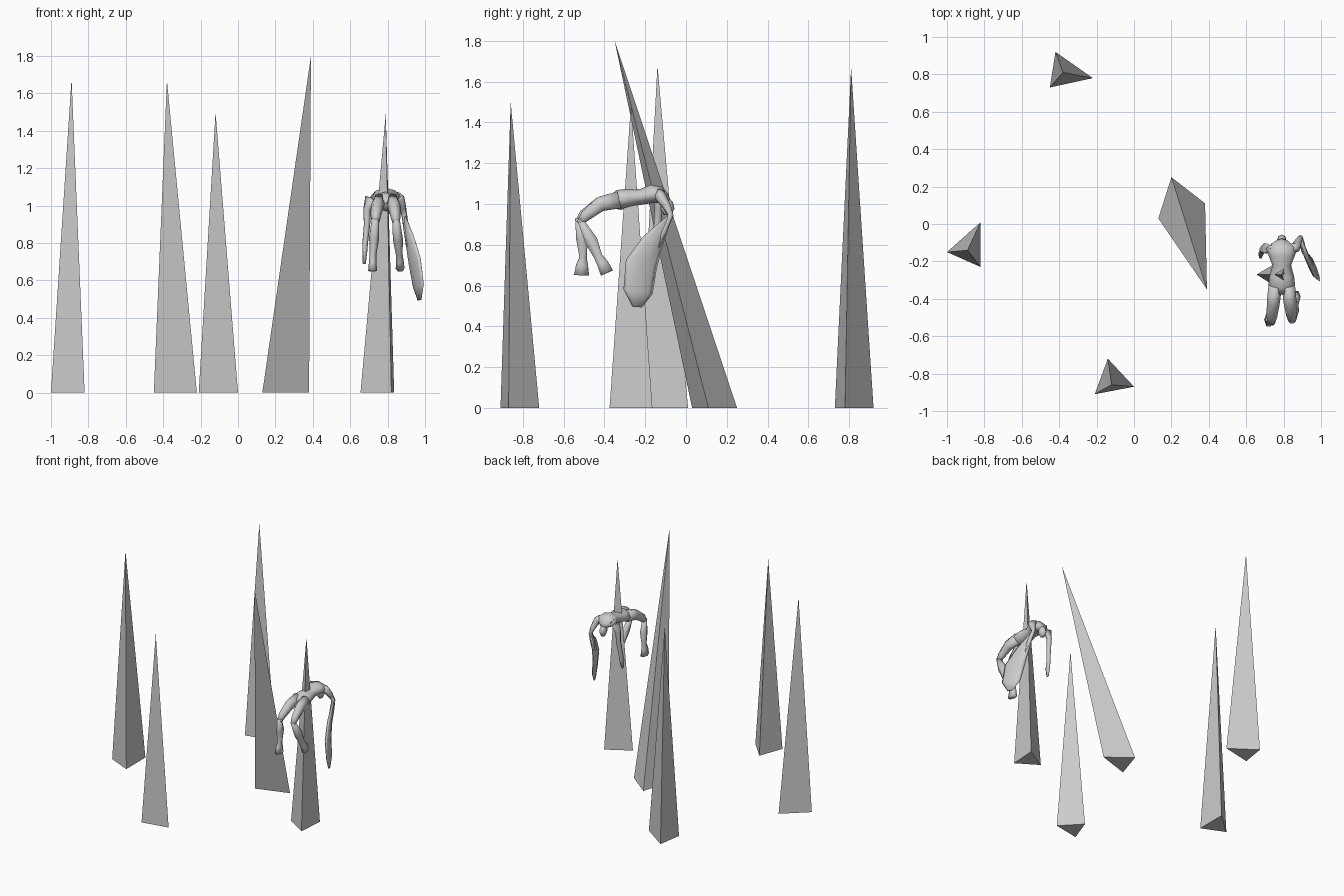
import bpy, bmesh, math
from mathutils import Vector


def finish(name, bm, smooth):
    bmesh.ops.recalc_face_normals(bm, faces=bm.faces)
    me = bpy.data.meshes.new(name)
    bm.to_mesh(me)
    bm.free()
    for p in me.polygons:
        p.use_smooth = smooth
    ob = bpy.data.objects.new(name, me)
    bpy.context.collection.objects.link(ob)
    return ob


def spike(name, base, apex):
    """Three-sided pyramid from ground corners and a tip."""
    bm = bmesh.new()
    b = [bm.verts.new((x, y, 0)) for x, y in base]
    tip = bm.verts.new(apex)
    bm.faces.new(b)
    for i in range(3):
        bm.faces.new((b[i], b[(i + 1) % 3], tip))
    finish(name, bm, False)


def loft(name, rings, ref=(1, 0, 0), n=8, smooth=True):
    """Tube through (centre, half width along ref, half depth) rings."""
    bm = bmesh.new()
    pts = [Vector(r[0]) for r in rings]
    loops = []
    for i, (c, a, b) in enumerate(rings):
        t = (pts[min(i + 1, len(pts) - 1)] - pts[max(i - 1, 0)]).normalized()
        r = Vector(ref)
        u = (r - t * r.dot(t)).normalized()
        v = t.cross(u)
        loops.append([bm.verts.new(pts[i] + u * a * math.cos(2 * math.pi * k / n)
                                   + v * b * math.sin(2 * math.pi * k / n)) for k in range(n)])
    for p, q in zip(loops, loops[1:]):
        for k in range(n):
            bm.faces.new((p[k], p[(k + 1) % n], q[(k + 1) % n], q[k]))
    bm.faces.new(loops[0])
    bm.faces.new(loops[-1])
    return finish(name, bm, smooth)


# Stone spikes
spike("spike_left", [(-1, -.15), (-.82, .01), (-.82, -.23)], (-.89, -.14, 1.68))
spike("spike_back", [(-.42, .92), (-.22, .78), (-.45, .73)], (-.38, .81, 1.67))
spike("spike_front", [(-.14, -.72), (0, -.87), (-.21, -.91)], (-.12, -.86, 1.5))
spike("spike_leaning", [(.20, .25), (.38, .11), (.13, .03)], (.39, -.35, 1.8))
spike("spike_right", [(.655, -.27), (.835, -.165), (.82, -.375)], (.79, -.27, 1.49))

# Arched torso and drooping head
loft("torso", [((.79, -.37, 1.01), .05, .03), ((.79, -.33, 1.02), .072, .05),
               ((.79, -.28, 1.03), .066, .045), ((.79, -.22, 1.035), .05, .038),
               ((.79, -.17, 1.05), .07, .046), ((.79, -.13, 1.045), .085, .042),
               ((.79, -.105, 1.025), .05, .028), ((.79, -.095, 1.01), .022, .022)])
loft("head", [((.79, -.105, 1.03), .018, .018), ((.79, -.095, 1.0), .025, .032),
              ((.79, -.09, .975), .026, .034), ((.79, -.09, .945), .014, .018)])

# Legs bent over at the knees
loft("left_thigh", [((.755, -.33, 1.02), .036, .048), ((.745, -.42, 1.0), .035, .042),
                    ((.737, -.50, .945), .028, .032), ((.735, -.53, .91), .02, .018)], n=6)
loft("right_thigh", [((.825, -.33, 1.02), .036, .048), ((.835, -.42, 1.0), .035, .042),
                     ((.842, -.49, .945), .028, .032), ((.845, -.52, .91), .02, .018)], n=6)
loft("left_shin", [((.735, -.53, .93), .02, .016), ((.728, -.51, .83), .027, .033),
                   ((.722, -.505, .74), .018, .021), ((.72, -.51, .70), .02, .034),
                   ((.72, -.512, .65), .024, .043)], n=6)
loft("right_shin", [((.845, -.52, .925), .02, .016), ((.855, -.465, .82), .027, .036),
                    ((.862, -.43, .74), .018, .024), ((.865, -.41, .71), .02, .032),
                    ((.867, -.388, .662), .024, .037)], n=6)

# Arms hanging from the shoulders
loft("left_arm", [((.74, -.13, 1.05), .03, .03), ((.705, -.13, 1.035), .03, .03),
                  ((.69, -.135, .98), .02, .022), ((.69, -.14, .90), .017, .02),
                  ((.68, -.155, .80), .015, .018), ((.678, -.165, .75), .013, .022),
                  ((.675, -.17, .69), .008, .01)], ref=(.8, 0, .6), n=6)
loft("right_arm", [((.84, -.13, 1.05), .03, .03), ((.865, -.125, 1.035), .028, .028),
                   ((.88, -.095, .99), .02, .022), ((.89, -.075, .945), .015, .016),
                   ((.90, -.11, .87), .015, .018), ((.91, -.15, .78), .012, .018)],
     ref=(.8, 0, .6), n=6)

# Paddle-shaped shield on the right arm
loft("shield", [((.89, -.078, .94), .008, .012), ((.92, -.165, .81), .014, .058),
                ((.945, -.22, .70), .016, .085), ((.965, -.235, .57), .012, .078),
                ((.97, -.24, .495), .006, .025)], ref=(.93, .37, 0))
